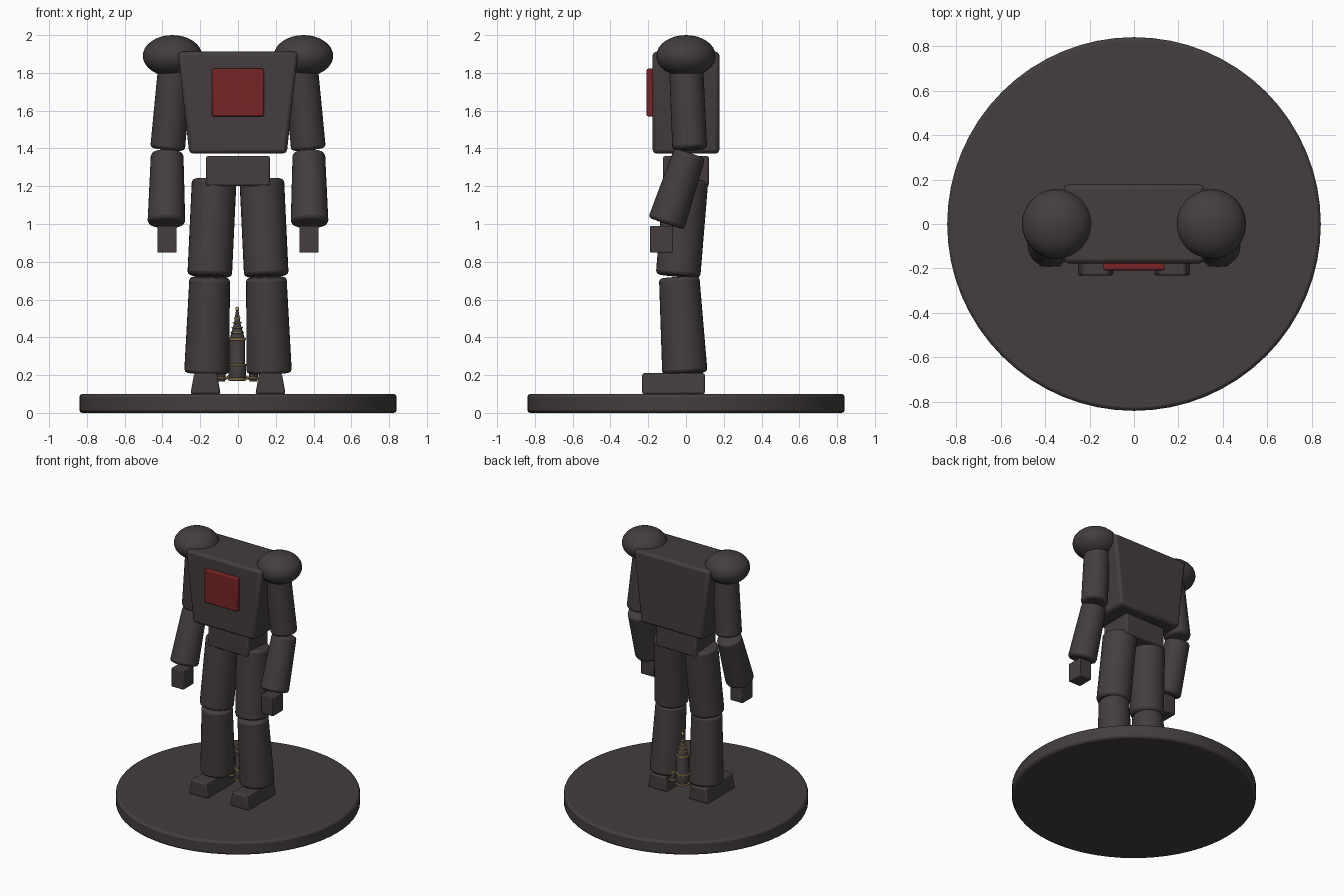
import bpy, bmesh, math
from mathutils import Vector

if "Cube" in bpy.data.objects:
    bpy.data.objects.remove(bpy.data.objects["Cube"])


def material(name, rgb):
    m = bpy.data.materials.new(name)
    m.diffuse_color = (*rgb, 1)
    m.use_nodes = True
    m.node_tree.nodes["Principled BSDF"].inputs["Base Color"].default_value = m.diffuse_color
    return m


GREY = material("dark_grey", (0.058, 0.048, 0.048))
RED = material("red", (0.19, 0.018, 0.018))
GOLD = material("gold", (0.45, 0.30, 0.12))


def finish(name, bm, mat, bevel=0.0, segments=2):
    bmesh.ops.recalc_face_normals(bm, faces=bm.faces)
    mesh = bpy.data.meshes.new(name)
    bm.to_mesh(mesh)
    bm.free()
    ob = bpy.data.objects.new(name, mesh)
    bpy.context.collection.objects.link(ob)
    mesh.materials.append(mat)
    if bevel:
        mod = ob.modifiers.new("bevel", 'BEVEL')
        mod.width, mod.segments, mod.limit_method = bevel, segments, 'ANGLE'
        mod.angle_limit = math.radians(40)
    bpy.ops.object.select_all(action='DESELECT')
    ob.select_set(True)
    bpy.context.view_layer.objects.active = ob
    bpy.ops.object.shade_smooth_by_angle(angle=math.radians(35))
    return ob


def block(name, x, bottom_w, top_w, y0, y1, z0, z1, mat, bevel):
    """Box whose half width changes from bottom to top."""
    bm = bmesh.new()
    bmesh.ops.create_cube(bm, size=1)
    for v in bm.verts:
        w = top_w if v.co.z > 0 else bottom_w
        v.co = (x + math.copysign(w, v.co.x), y1 if v.co.y > 0 else y0,
                z1 if v.co.z > 0 else z0)
    return finish(name, bm, mat, bevel)


def limb(name, low, high, r_low, r_high, mat=GREY, sides=32, bevel=0.018):
    """Tapered cylinder between two points."""
    low, high = Vector(low), Vector(high)
    axis = high - low
    bm = bmesh.new()
    bmesh.ops.create_cone(bm, cap_ends=True, segments=sides, radius1=r_low,
                          radius2=r_high, depth=axis.length)
    turn = Vector((0, 0, 1)).rotation_difference(axis)
    for v in bm.verts:
        v.co = turn @ v.co + (low + high) / 2
    return finish(name, bm, mat, bevel)


def ball(name, centre, radii, mat=GREY, u=32, v=16):
    bm = bmesh.new()
    bmesh.ops.create_uvsphere(bm, u_segments=u, v_segments=v, radius=1)
    for p in bm.verts:
        p.co = [c + a * r for c, a, r in zip(centre, p.co, radii)]
    return finish(name, bm, mat)


def lathe(name, centre, profile, mat, sides=20):
    """Closed surface of revolution from (radius, height) points."""
    bm = bmesh.new()
    rings = [[bm.verts.new((centre[0] + r * math.cos(math.tau * i / sides),
                            centre[1] + r * math.sin(math.tau * i / sides), z))
              for i in range(sides)] for r, z in profile]
    for a, b in zip(rings, rings[1:]):
        for i in range(sides):
            j = (i + 1) % sides
            bm.faces.new((a[i], a[j], b[j], b[i]))
    bm.faces.new(rings[0][::-1])
    bm.faces.new(rings[-1])
    return finish(name, bm, mat)


def band(name, centre, r, z, h=0.012):
    lathe(name, centre, [(r - 0.004, z - h / 2), (r, z - h / 4), (r, z + h / 4),
                         (r - 0.004, z + h / 2)], GOLD)


# Round stand
limb("stand", (0, 0, 0), (0, 0, 0.1), 0.84, 0.84, sides=64, bevel=0.015)

# Body
block("torso", 0, 0.258, 0.318, -0.177, 0.177, 1.373, 1.912, GREY, 0.02)
block("pelvis", 0, 0.17, 0.17, -0.122, 0.122, 1.2, 1.36, GREY, 0.012)
block("chest_plate", 0, 0.138, 0.138, -0.208, -0.17, 1.57, 1.822, RED, 0.008)

# Arms and legs
for s, side in ((-1, "left"), (1, "right")):
    ball(side + "_shoulder", (s * 0.347, 0, 1.89), (0.157, 0.157, 0.11))
    limb(side + "_upper_arm", (s * 0.373, 0.02, 1.395), (s * 0.331, 0, 1.85),
         0.092, 0.09)
    limb(side + "_forearm", (s * 0.379, -0.105, 1.002), (s * 0.375, 0.02, 1.375),
         0.1, 0.086)
    block(side + "_hand", s * 0.376, 0.051, 0.051, -0.19, -0.068, 0.848, 0.99, GREY, 0.006)
    limb(side + "_thigh", (s * 0.15, -0.042, 0.725), (s * 0.126, 0, 1.235),
         0.118, 0.118)
    limb(side + "_shin", (s * 0.165, -0.006, 0.21), (s * 0.15, -0.036, 0.718),
         0.12, 0.107)
    block(side + "_foot", s * 0.172, 0.08, 0.06, -0.232, 0.1, 0.1, 0.21, GREY, 0.01)

# Small ornate tower between the legs
C = (-0.004, 0.045)
lathe("tower_body", C, [(0.04, 0.17), (0.046, 0.19), (0.046, 0.25), (0.042, 0.26),
                        (0.042, 0.38), (0.038, 0.4), (0.03, 0.43), (0.018, 0.47),
                        (0.012, 0.51), (0.006, 0.545)], GREY)
for i, (r, z) in enumerate(((0.05, 0.178), (0.05, 0.253), (0.047, 0.39))):
    band("tower_band_%d" % i, C, r, z)
for i in range(4):
    band("spire_ring_%d" % i, C, 0.036 - 0.006 * i, 0.425 + 0.026 * i, 0.008)
ball("spire_tip", (*C, 0.55), (0.01, 0.01, 0.012), GOLD, 12, 8)

# Side pods of the tower with their struts
for s, side in ((-1, "left"), (1, "right")):
    P = (C[0] + s * 0.085, C[1])
    lathe(side + "_pod", P, [(0.018, 0.165), (0.024, 0.18), (0.024, 0.25),
                             (0.016, 0.27), (0.004, 0.285)], GREY, 16)
    band(side + "_pod_low_band", P, 0.027, 0.185)
    band(side + "_pod_high_band", P, 0.027, 0.245)
    limb(side + "_strut", (*P, 0.175), (*C, 0.205), 0.008, 0.008, GOLD, 8, 0)
